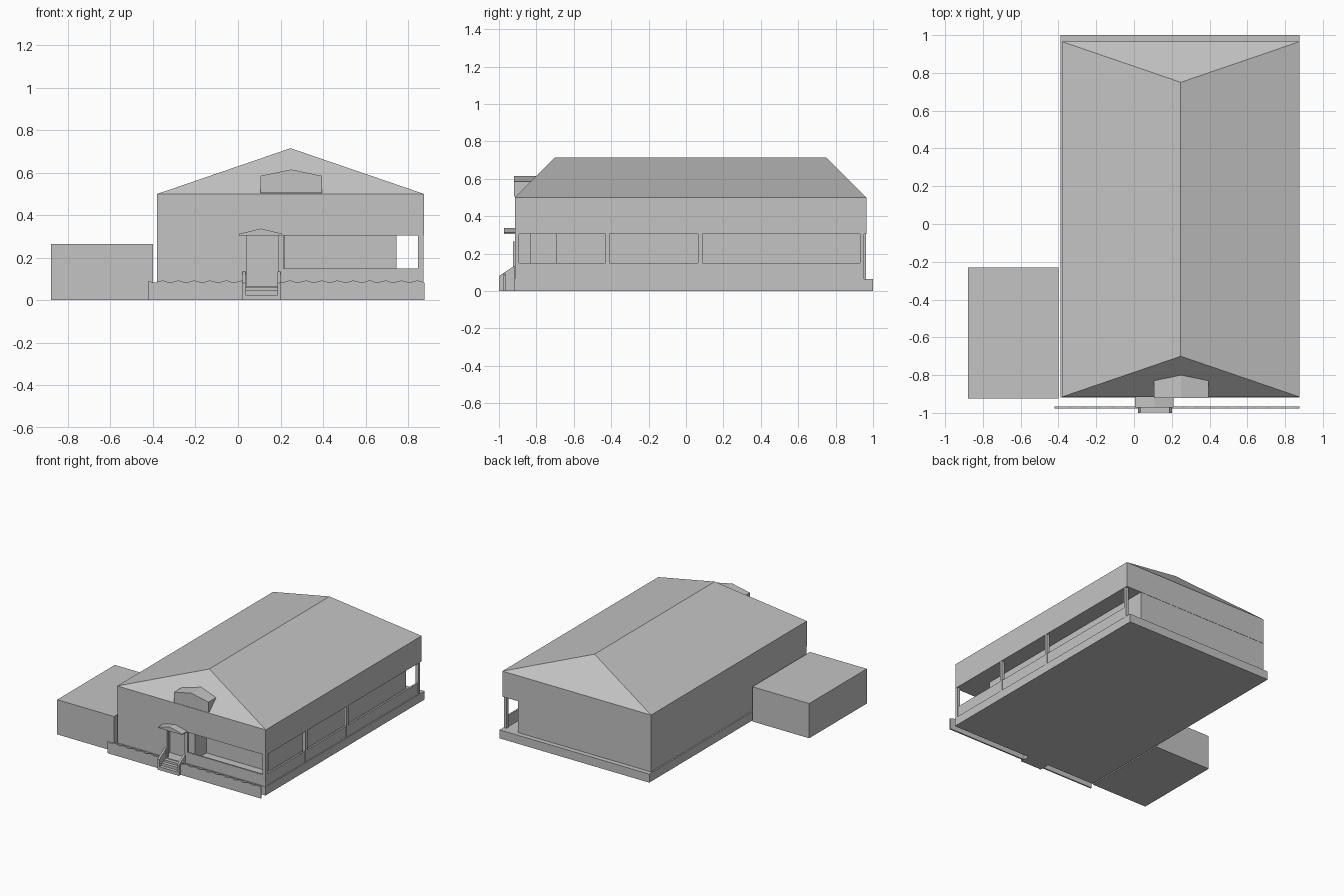
import bpy, math

if "Cube" in bpy.data.objects:
    bpy.data.objects.remove(bpy.data.objects["Cube"])

gray = bpy.data.materials.new("plain gray")
gray.diffuse_color = (0.55, 0.55, 0.55, 1)
gray.use_nodes = True
gray.node_tree.nodes["Principled BSDF"].inputs["Base Color"].default_value = gray.diffuse_color


def mesh(name, verts, faces):
    me = bpy.data.meshes.new(name)
    me.from_pydata(verts, [], faces)
    me.materials.append(gray)
    ob = bpy.data.objects.new(name, me)
    bpy.context.collection.objects.link(ob)
    return ob


def prism(name, outline, lo, hi, axis):
    """Extrude a counter-clockwise 2D outline from lo to hi along an axis."""
    def place(p, d):
        return {"z": (p[0], p[1], d), "y": (p[0], d, p[1]), "x": (d, p[0], p[1])}[axis]
    n = len(outline)
    verts = [place(p, lo) for p in outline] + [place(p, hi) for p in outline]
    faces = [tuple(reversed(range(n))), tuple(range(n, 2 * n))]
    faces += [(i, (i + 1) % n, n + (i + 1) % n, n + i) for i in range(n)]
    if axis == "y":
        faces = [tuple(reversed(f)) for f in faces]
    return mesh(name, verts, faces)


def box(name, x0, x1, y0, y1, z0, z1):
    return prism(name, [(x0, y0), (x1, y0), (x1, y1), (x0, y1)], z0, z1, "z")


def gable(name, x0, x1, y0, y1, z0, ze, zp):
    xm = (x0 + x1) / 2
    return prism(name, [(x0, z0), (x1, z0), (x1, ze), (xm, zp), (x0, ze)], y0, y1, "y")


# foundation slab, recessed ground floor and overhanging upper storey
box("foundation", -0.39, 0.875, -0.918, 1.0, 0, 0.065)
prism("ground_floor", [(-0.38, -0.913), (0.01, -0.913), (0.01, -0.835), (0.22, -0.835),
                       (0.22, -0.695), (0.745, -0.695), (0.745, 0.963), (-0.38, 0.963)],
      0.065, 0.305, "z")
box("upper_storey", -0.38, 0.875, -0.915, 0.965, 0.305, 0.5)

# hip roof
mesh("hip_roof",
     [(-0.38, -0.915, 0.5), (0.875, -0.915, 0.5), (0.875, 0.965, 0.5), (-0.38, 0.965, 0.5),
      (0.2475, -0.70, 0.715), (0.2475, 0.75, 0.715)],
     [(0, 1, 4), (1, 2, 5, 4), (2, 3, 5), (3, 0, 4, 5), (3, 2, 1, 0)])

# dormer and entrance canopy
gable("dormer", 0.105, 0.395, -0.92, -0.80, 0.505, 0.585, 0.615)
gable("entrance_canopy", 0.005, 0.21, -0.972, -0.91, 0.305, 0.312, 0.337)

# porch parapets and posts
box("front_parapet", 0.2, 0.868, -0.913, -0.9, 0.065, 0.15)
box("side_parapet", 0.855, 0.868, -0.9, 0.945, 0.065, 0.15)
for i, y in enumerate((-0.905, -0.42, 0.075, 0.94)):
    box(f"porch_post_{i}", 0.848, 0.873, y - 0.01, y + 0.012, 0.065, 0.305)

# door jambs, stair cheeks
for i, (a, b) in enumerate(((0.01, 0.04), (0.19, 0.213))):
    box(f"door_jamb_{i}", a, b, -0.915, -0.895, 0.065, 0.305)
for i, x in enumerate((0.02, 0.185)):
    prism(f"stair_cheek_{i}", [(-1.0, 0), (-0.918, 0), (-0.918, 0.135), (-1.0, 0.08)],
          x, x + 0.015, "x")

# front steps
for i, (y, z) in enumerate(((-0.998, 0.025), (-0.972, 0.045), (-0.945, 0.06))):
    box(f"step_{i}", 0.035, 0.185, y, -0.918, 0, z)


# garden wall with a wavy top
def garden_wall(name, x0, x1):
    n = int((x1 - x0) / 0.0175)
    top = []
    for k in range(n + 1):
        x = x1 + (x0 - x1) * k / n
        top.append((x, 0.088 + 0.005 * math.sin(2 * math.pi * x / 0.075)))
    prism(name, [(x0, 0), (x1, 0)] + top, -0.977, -0.966, "y")


garden_wall("garden_wall_left", -0.42, 0.022)
garden_wall("garden_wall_right", 0.198, 0.877)

# side annex
box("annex", -0.88, -0.40, -0.925, -0.23, 0, 0.265)
